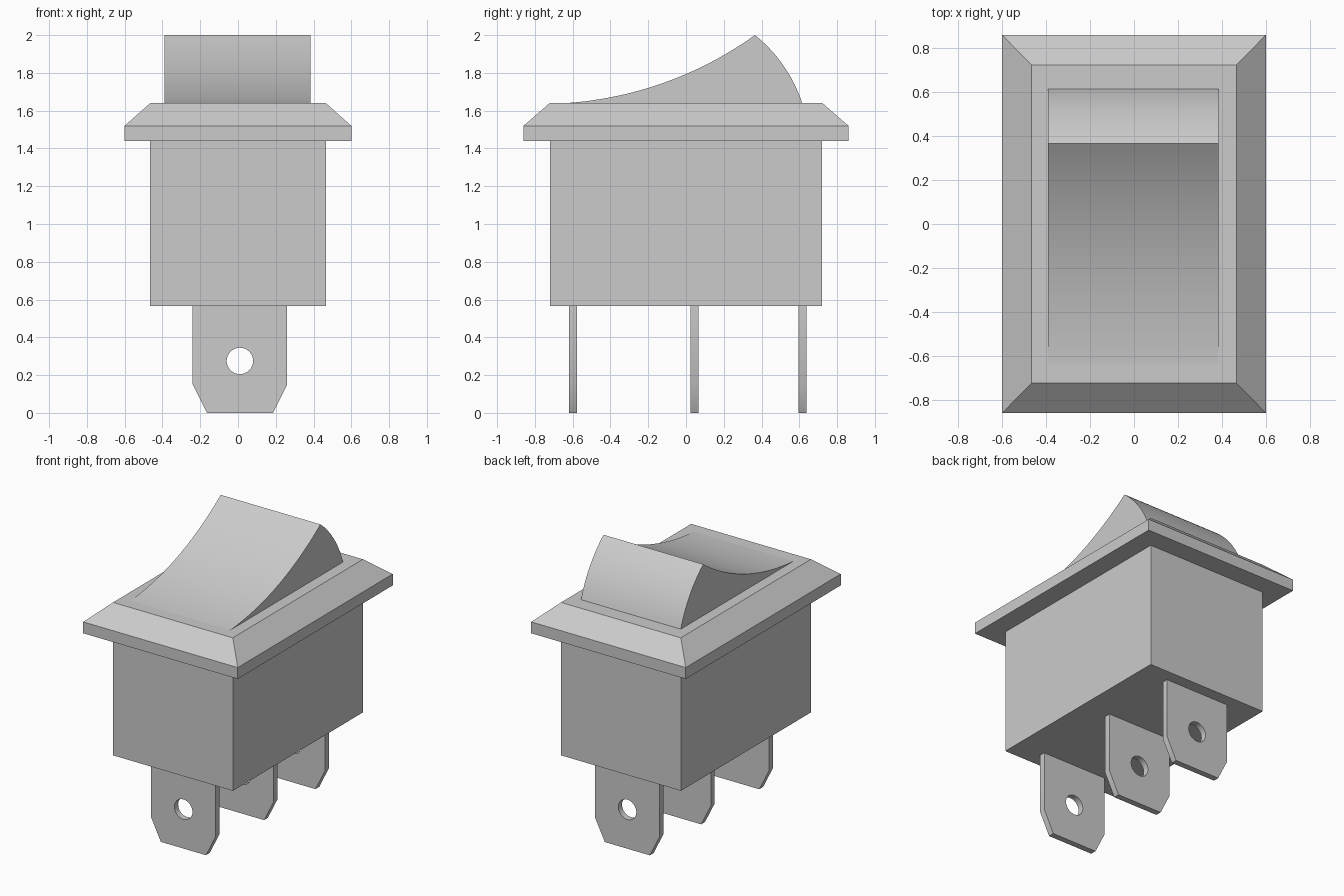
import bpy, bmesh, math
from mathutils import Vector

cube = bpy.data.objects.get("Cube")
if cube:
    bpy.data.objects.remove(cube, do_unlink=True)

grey = bpy.data.materials.new("plain grey")
grey.use_nodes = True
grey.diffuse_color = (0.6, 0.6, 0.6, 1)
grey.node_tree.nodes["Principled BSDF"].inputs["Base Color"].default_value = (0.6, 0.6, 0.6, 1)


def finish(name, bm):
    """Turn a bmesh into a named object."""
    bmesh.ops.recalc_face_normals(bm, faces=bm.faces)
    mesh = bpy.data.meshes.new(name)
    bm.to_mesh(mesh)
    bm.free()
    mesh.materials.append(grey)
    obj = bpy.data.objects.new(name, mesh)
    bpy.context.collection.objects.link(obj)
    return obj


def prism(name, loops, offset):
    """Fill closed outlines (later ones are holes) and extrude by offset."""
    bm = bmesh.new()
    edges = []
    for loop in loops:
        verts = [bm.verts.new(p) for p in loop]
        edges += [bm.edges.new((a, b)) for a, b in zip(verts, verts[1:] + verts[:1])]
    if len(loops) == 1:
        bm.faces.new(verts)
    else:
        bmesh.ops.triangle_fill(bm, edges=edges, use_beauty=True)
    ext = bmesh.ops.extrude_face_region(bm, geom=bm.faces[:], use_keep_orig=True)
    moved = [g for g in ext["geom"] if isinstance(g, bmesh.types.BMVert)]
    bmesh.ops.translate(bm, verts=moved, vec=offset)
    return finish(name, bm)


def stack(name, levels):
    """Loft centred rectangles given as (half x, half y, z)."""
    bm = bmesh.new()
    rings = [[bm.verts.new((sx * x, sy * y, z))
              for sx, sy in ((-1, -1), (1, -1), (1, 1), (-1, 1))] for x, y, z in levels]
    for low, high in zip(rings, rings[1:]):
        for i in range(4):
            j = (i + 1) % 4
            bm.faces.new((low[i], low[j], high[j], high[i]))
    bm.faces.new(rings[0][::-1])
    bm.faces.new(rings[-1])
    return finish(name, bm)


def arc(start, end, sag, steps):
    """Circular arc in (y, z) bulging left of travel by sag."""
    a, b = Vector(start), Vector(end)
    chord = b - a
    left = Vector((-chord.y, chord.x)).normalized()
    radius = (chord.length_squared / 4 + sag * sag) / (2 * abs(sag))
    sign = math.copysign(1, sag)
    centre = (a + b) / 2 + left * (sag - sign * radius)
    half = math.asin(chord.length / 2 / radius)
    along = chord.normalized()
    angles = [half * (2 * i / steps - 1) for i in range(steps + 1)]
    return [centre + radius * (along * math.sin(t) + left * sign * math.cos(t)) for t in angles]


# Housing and bevelled bezel
stack("housing", [(0.465, 0.72, 0.565), (0.465, 0.72, 1.44)])
stack("bezel", [(0.6, 0.86, 1.44), (0.6, 0.86, 1.52), (0.465, 0.722, 1.64)])

# Rocker: concave press face, convex back
front, peak, back = (-0.635, 1.64), (0.365, 2.0), (0.615, 1.64)
outline = arc(front, peak, -0.074, 24) + arc(peak, back, 0.032, 16)[1:]
rocker = prism("rocker", [[(-0.39, y, z) for y, z in outline]], (0.775, 0, 0))

# Three blade terminals with clipped corners and a round hole
mid = 0.01
for label, y in (("front", -0.62), ("middle", 0.025), ("back", 0.595)):
    blade = [(-0.25, 0.565), (-0.25, 0.15), (-0.175, 0), (0.175, 0), (0.25, 0.15), (0.25, 0.565)]
    hole = [(0.07 * math.cos(a), 0.275 + 0.07 * math.sin(a))
            for a in (math.tau * i / 32 for i in range(32))]
    loops = [[(mid + x, y, z) for x, z in loop] for loop in (blade, hole)]
    prism(label + "_terminal", loops, (0, 0.042, 0))

# Smooth the curved surfaces only
for obj in bpy.context.collection.objects:
    if obj.name == "rocker" or obj.name.endswith("_terminal"):
        bpy.ops.object.select_all(action="DESELECT")
        obj.select_set(True)
        bpy.context.view_layer.objects.active = obj
        bpy.ops.object.shade_smooth_by_angle(angle=math.radians(30))
